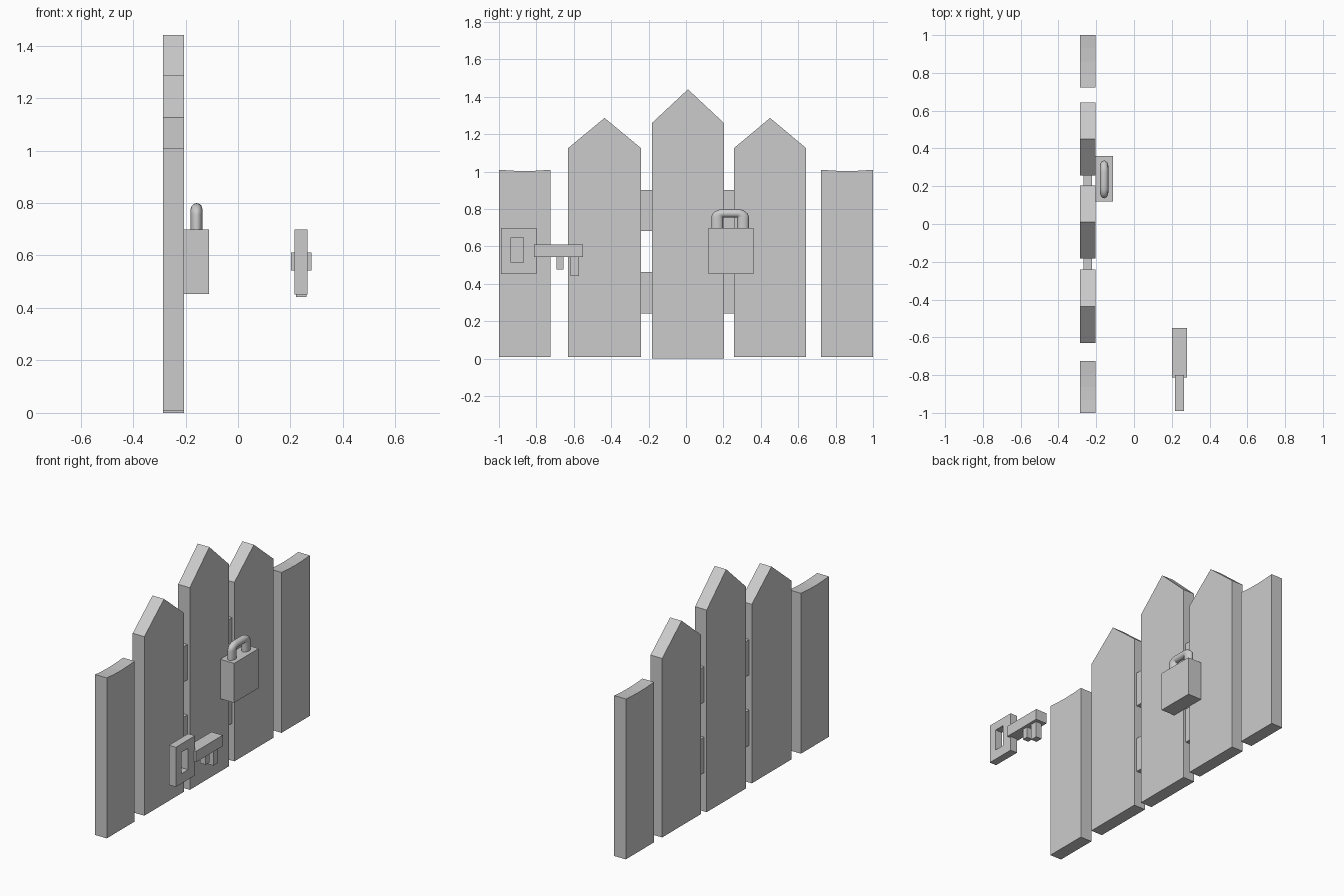
import bpy, bmesh
from math import sin, cos, pi

if "Cube" in bpy.data.objects:
    bpy.data.objects.remove(bpy.data.objects["Cube"])


def prism(name, profile, x0, x1):
    """Extrude a (y, z) outline along x."""
    bm = bmesh.new()
    face = bm.faces.new([bm.verts.new((x0, y, z)) for y, z in profile])
    ext = bmesh.ops.extrude_face_region(bm, geom=[face])
    verts = [v for v in ext["geom"] if isinstance(v, bmesh.types.BMVert)]
    bmesh.ops.translate(bm, verts=verts, vec=(x1 - x0, 0, 0))
    bmesh.ops.recalc_face_normals(bm, faces=bm.faces)
    me = bpy.data.meshes.new(name)
    bm.to_mesh(me)
    bm.free()
    ob = bpy.data.objects.new(name, me)
    bpy.context.collection.objects.link(ob)
    return ob


def box(name, x0, x1, y0, y1, z0, z1):
    return prism(name, [(y0, z0), (y1, z0), (y1, z1), (y0, z1)], x0, x1)


FX = (-0.285, -0.205)

# Pointed planks
for i, (y0, y1, base, shoulder, peak) in enumerate([
        (-0.63, -0.241, 0.01, 1.126, 1.287),
        (-0.182, 0.203, 0.0, 1.26, 1.44),
        (0.257, 0.642, 0.01, 1.126, 1.287)]):
    prism(f"pointed_plank_{i + 1}",
          [(y0, base), (y1, base), (y1, shoulder), ((y0 + y1) / 2, peak), (y0, shoulder)], *FX)

# Outer planks with slightly dished tops
for name, y0, y1 in (("outer_plank_left", -1.0, -0.725), ("outer_plank_right", 0.722, 1.0)):
    top = [(y1 + (y0 - y1) * t / 4, 1.01 - 0.007 * sin(pi * t / 4)) for t in range(5)]
    prism(name, [(y0, 0.01), (y1, 0.01)] + top, *FX)

# Short rails joining the pointed planks
for side, y0, y1 in (("left", -0.245, -0.178), ("right", 0.199, 0.261)):
    box(f"lower_rail_{side}", -0.267, -0.222, y0, y1, 0.242, 0.463)
    box(f"upper_rail_{side}", -0.267, -0.222, y0, y1, 0.682, 0.902)

# Padlock body
box("padlock_body", -0.205, -0.11, 0.119, 0.361, 0.453, 0.699)

# Padlock shackle: bevelled curve, widened across y
W, R, TOP, r = 0.049, 0.022, 0.777, 0.0225
path = [(-W, 0.69)]
path += [(-W + R - R * cos(a * pi / 12), TOP - R + R * sin(a * pi / 12)) for a in range(7)]
path += [(-y, z) for y, z in reversed(path)]
cu = bpy.data.curves.new("padlock_shackle", 'CURVE')
cu.dimensions = '3D'
cu.bevel_depth = r
cu.bevel_resolution = 4
cu.use_fill_caps = True
sp = cu.splines.new('POLY')
sp.points.add(len(path) - 1)
for p, (y, z) in zip(sp.points, path):
    p.co = (0, y, z, 1)
sp.use_smooth = True
shackle = bpy.data.objects.new("padlock_shackle", cu)
shackle.location = (-0.158, 0.236, 0)
shackle.scale = (1, 1.4, 1)
bpy.context.collection.objects.link(shackle)

# Key bow: rectangular ring
bow = bmesh.new()
outer = [(-0.989, 0.452), (-0.80, 0.452), (-0.80, 0.699), (-0.989, 0.699)]
inner = [(-0.936, 0.513), (-0.868, 0.513), (-0.868, 0.647), (-0.936, 0.647)]
loops = [[bow.verts.new((x, y, z)) for y, z in ring]
         for x, ring in ((0.216, outer), (0.264, outer), (0.264, inner), (0.216, inner))]
for k in range(4):
    a, b = loops[k], loops[(k + 1) % 4]
    for i in range(4):
        j = (i + 1) % 4
        bow.faces.new((a[i], a[j], b[j], b[i]))
bmesh.ops.recalc_face_normals(bow, faces=bow.faces)
mesh = bpy.data.meshes.new("key_bow")
bow.to_mesh(mesh)
bow.free()
bpy.context.collection.objects.link(bpy.data.objects.new("key_bow", mesh))

# Key shaft and teeth
box("key_shaft", 0.202, 0.28, -0.812, -0.55, 0.543, 0.611)
box("key_tooth_short", 0.222, 0.262, -0.692, -0.655, 0.476, 0.55)
box("key_tooth_long", 0.222, 0.262, -0.617, -0.572, 0.442, 0.55)
